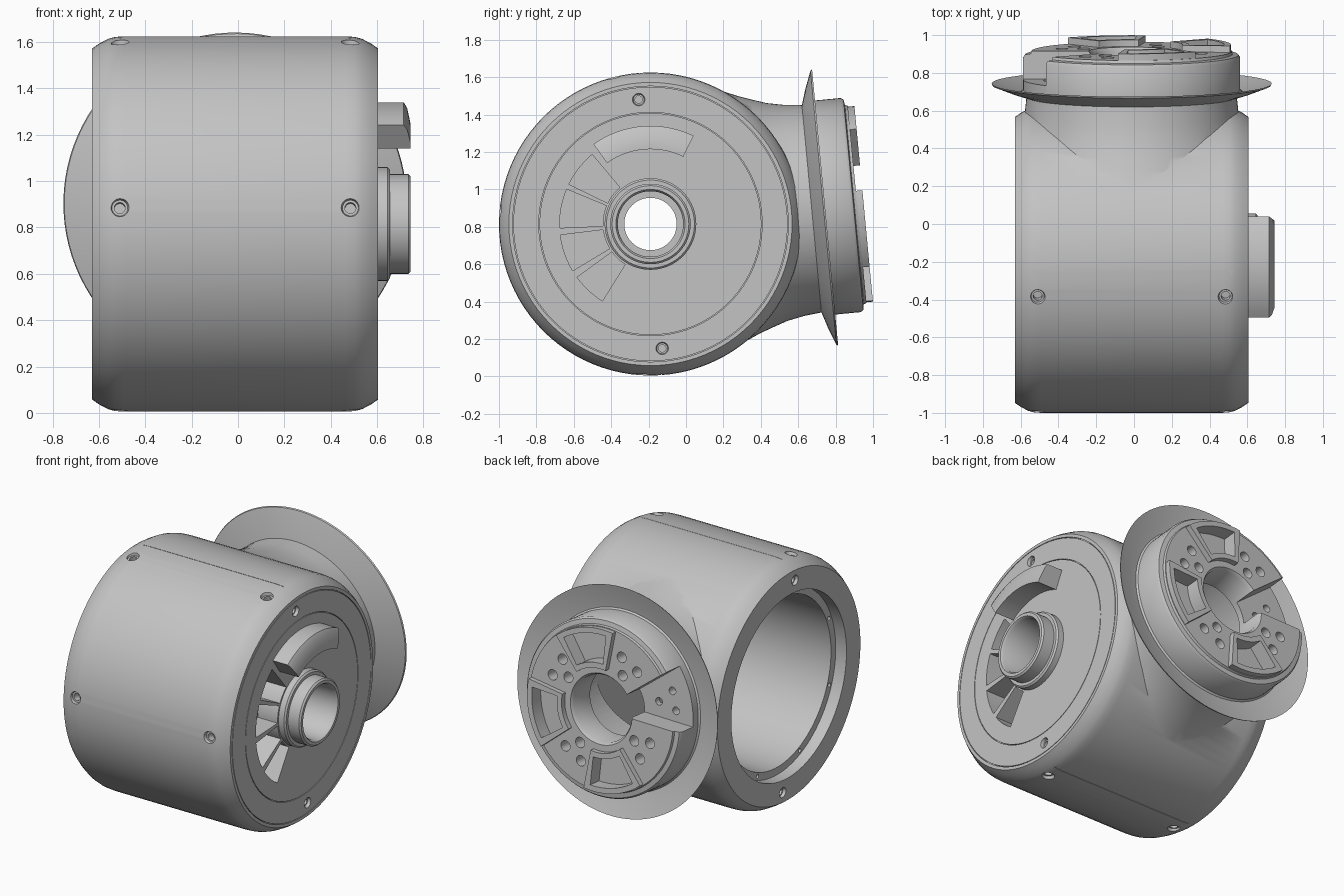
import bpy, bmesh
from math import sin, cos, pi, radians
from mathutils import Matrix, Vector

if "Cube" in bpy.data.objects:
    bpy.data.objects.remove(bpy.data.objects["Cube"])

grey = bpy.data.materials.new("plain_grey")
grey.use_nodes = True
grey.diffuse_color = (0.55, 0.55, 0.55, 1)
grey.node_tree.nodes["Principled BSDF"].inputs["Base Color"].default_value = (0.55, 0.55, 0.55, 1)

# Frames: local z runs along the drum axis (+x) or along the tilted mouth axis (+y)
TILT = radians(5.4)
S, C = sin(TILT), cos(TILT)
CENTRE = Matrix.Translation((0, -0.19, 0.815))
DRUM = CENTRE @ Matrix(((0, 0, 1, 0), (1, 0, 0, 0), (0, 1, 0, 0), (0, 0, 0, 1)))
MOUTH = (Matrix.Translation((-0.0125, -0.19, 0.815))
         @ Matrix(((-1, 0, 0, 0), (0, -S, C, 0), (0, C, S, 0), (0, 0, 0, 1)))
         @ Matrix.Rotation(radians(16), 4, "Z"))


def turned(frame, profile, a0=0, a1=360, steps=96):
    """One turned solid, or a sector of one, from (radius, height) points."""
    return frame, profile, a0, a1, steps


def sector(frame, r0, r1, a0, a1, h0, h1):
    steps = max(1, int((a1 - a0) / 4))
    return turned(frame, [(r0, h0), (r1, h0), (r1, h1), (r0, h1)], a0, a1, steps)


def screw(frame, r, depth):
    """Countersunk hole at the frame origin, going down local z."""
    q = r * 0.55
    return turned(frame, [(0, -depth), (q, -depth), (q, -0.02), (r * 0.8, -0.02),
                          (r, 0.01), (0, 0.01)], steps=20)


def pin_hole(frame, r, depth):
    return turned(frame, [(0, -depth), (r, -depth), (r, 0.02), (0, 0.02)], steps=16)


def polar(frame, r, angle, h):
    a = radians(angle)
    return frame @ Matrix.Translation((r * cos(a), r * sin(a), h))


def build(name, *solids):
    bm = bmesh.new()
    for frame, profile, a0, a1, steps in solids:
        full = a1 - a0 >= 360
        rings = []
        for i in range(steps + (not full)):
            a = radians(a0 + (a1 - a0) * i / steps)
            rings.append([bm.verts.new(frame @ Vector((r * cos(a), r * sin(a), h)))
                          for r, h in profile])
        n = len(profile)
        for i in range(steps):
            p, q = rings[i], rings[(i + 1) % len(rings)]
            for j in range(n):
                k = (j + 1) % n
                if profile[j][0] or profile[k][0]:
                    bm.faces.new((p[j], p[k], q[k], q[j]))
        if not full:
            bm.faces.new(rings[0])
            bm.faces.new(rings[-1][::-1])
    bmesh.ops.remove_doubles(bm, verts=bm.verts, dist=1e-5)
    bmesh.ops.recalc_face_normals(bm, faces=bm.faces)
    mesh = bpy.data.meshes.new(name)
    bm.to_mesh(mesh)
    bm.free()
    mesh.materials.append(grey)
    obj = bpy.data.objects.new(name, mesh)
    bpy.context.collection.objects.link(obj)
    return obj


def combine(target, tool, operation="DIFFERENCE", keep=False):
    mod = target.modifiers.new("combine", "BOOLEAN")
    mod.operation, mod.object, mod.solver = operation, tool, "EXACT"
    bpy.context.view_layer.objects.active = target
    bpy.ops.object.modifier_apply(modifier=mod.name)
    if not keep:
        bpy.data.objects.remove(tool)


def groove(r, h):
    return [(r + 0.002, h), (r + 0.002, h - 0.01), (r - 0.002, h - 0.01), (r - 0.002, h)]


# Drum with bevelled ends and two ring grooves on the closed face
END = 0.605
housing = build("housing", turned(DRUM, [
    (0, -0.63), (0.757, -0.63), (0.778, -0.6), (0.799, -0.56), (0.807, -0.53), (0.81, -0.49),
    (0.81, 0.465), (0.807, 0.505), (0.799, 0.535), (0.778, 0.575), (0.757, END),
    *groove(0.735, END), *groove(0.595, END), (0, END)]))

# Flared neck, trimmed to the drum width
flare = build("neck_flare", turned(MOUTH, [
    (0, 0.25), (0.735, 0.25), (0.735, 0.335), (0.7, 0.395), (0.665, 0.465), (0.637, 0.53),
    (0.612, 0.6), (0.585, 0.68), (0.567, 0.77), (0.557, 0.866), (0, 0.866)]))
combine(flare, build("trim", turned(DRUM, [(0, -0.615), (2, -0.615), (2, 0.59), (0, 0.59)])),
        "INTERSECT")
combine(housing, flare, "UNION")

# Dished flange and coupling hub
mouth = build("mouth", turned(MOUTH, [
    (0, 0.4), (0.545, 0.4), (0.545, 0.862), (0.64, 0.892), (0.737, 0.929), (0.741, 0.938),
    (0.64, 0.907), (0.585, 0.895), (0.575, 0.905), (0.575, 1.075), (0.565, 1.09),
    (0.535, 1.095), (0.53, 1.11), (0, 1.11)]))
combine(housing, mouth, "UNION")

# Stepped bore on the open end, and the hollow neck opening at the mouth
combine(housing, build("bore", turned(DRUM, [
    (0, -0.7), (0.61, -0.7), (0.61, -0.55), (0.56, -0.55), (0.56, 0.4), (0, 0.4)])))
combine(housing, build("passage", turned(MOUTH, [
    (0, 0.35), (0.42, 0.35), (0.42, 0.92), (0.215, 0.92), (0.215, 1.09), (0.235, 1.12),
    (0.235, 1.3), (0, 1.3)], steps=64)))

# Thin-walled hub tube on the closed face
build("hub_tube", turned(DRUM, [
    (0.14, 0.39), (0.245, 0.39), (0.245, 0.645), (0.235, 0.655), (0.215, 0.655), (0.215, 0.735),
    (0.205, 0.745), (0.185, 0.745), (0.175, 0.73), (0.175, 0.45), (0.14, 0.45)], steps=64))
combine(housing, build("tube_hole", turned(DRUM, [(0, 0.3), (0.2, 0.3), (0.2, 0.8), (0, 0.8)])))

# Curved grip block
build("grip_block", turned(DRUM, [
    (0.4, 0.59), (0.525, 0.59), (0.525, 0.715), (0.5, 0.73), (0.43, 0.745), (0.4, 0.745)],
    64, 125.5, 16))

# Pockets beside the hub, and the seam lines
pockets = [sector(DRUM, 0.255, 0.485, a0, a1, 0.46, 0.7)
           for a0, a1 in ((130, 154), (157.5, 182.5), (187, 211), (216, 238))]
pockets.append(turned(polar(DRUM, 0.27, 42, 0), [(0, 0.5), (0.085, 0.5), (0.085, 0.7), (0, 0.7)],
                      45, 405, 4))
pockets += [sector(DRUM, 0.803, 0.85, a - 0.1, a + 0.1, -0.7, 0.7) for a in (94.2, 274.2)]

# Screw holes in the drum wall, both end faces and the bore ledge
for angle in (104, 175, 267):
    for x in (-0.51, 0.485):
        radial = CENTRE @ Matrix.Rotation(radians(angle - 90), 4, "X")
        pockets.append(screw(radial @ Matrix.Translation((x, 0, 0.81)), 0.043, 0.07))
FLIP = Matrix.Rotation(pi, 4, "X")
for angle in (95.4, 275.4):
    pockets.append(screw(polar(DRUM, 0.668, angle, END), 0.036, 0.08))
    pockets.append(screw(polar(DRUM, 0.69, angle, -0.63) @ FLIP, 0.036, 0.08))
for i in range(8):
    pockets.append(pin_hole(polar(DRUM, 0.585, 22 + 45 * i, -0.55) @ FLIP, 0.013, 0.04))

# Coupling face: groups of pin holes, and an open notch with three more
for diagonal in (45, 135, 225, 315):
    for r, offset in ((0.29, 0), (0.39, -10), (0.39, 10)):
        pockets.append(pin_hole(polar(MOUTH, r, diagonal + offset, 1.11), 0.034, 0.1))
combine(housing, build("pocket_cutters", *pockets))
combine(housing, build("notch_cutter", sector(MOUTH, 0.2, 0.7, -17, 22, 0.96, 1.3)))
pins = [pin_hole(polar(MOUTH, r, a, 0.96), 0.025, 0.06)
        for r, a in ((0.33, 0), (0.45, 8), (0.45, -8))]
combine(housing, build("notch_pins", *pins))

# Raised coupling frames, each with a sector pocket
lugs = (90, 180, 270)
frames = build("coupling_frames",
               *[sector(MOUTH, 0.27, 0.525, a - 24, a + 24, 1.09, 1.145) for a in lugs])
wells = build("wells", *[sector(MOUTH, 0.305, 0.49, a - 19, a + 19, 1.05, 1.3) for a in lugs])
combine(frames, wells, keep=True)
combine(housing, wells)

# Smooth round surfaces, crisp edges
bpy.ops.object.select_all(action="DESELECT")
for obj in bpy.context.collection.objects:
    if obj.type == "MESH":
        obj.select_set(True)
        bpy.context.view_layer.objects.active = obj
bpy.ops.object.shade_smooth_by_angle(angle=radians(36))
